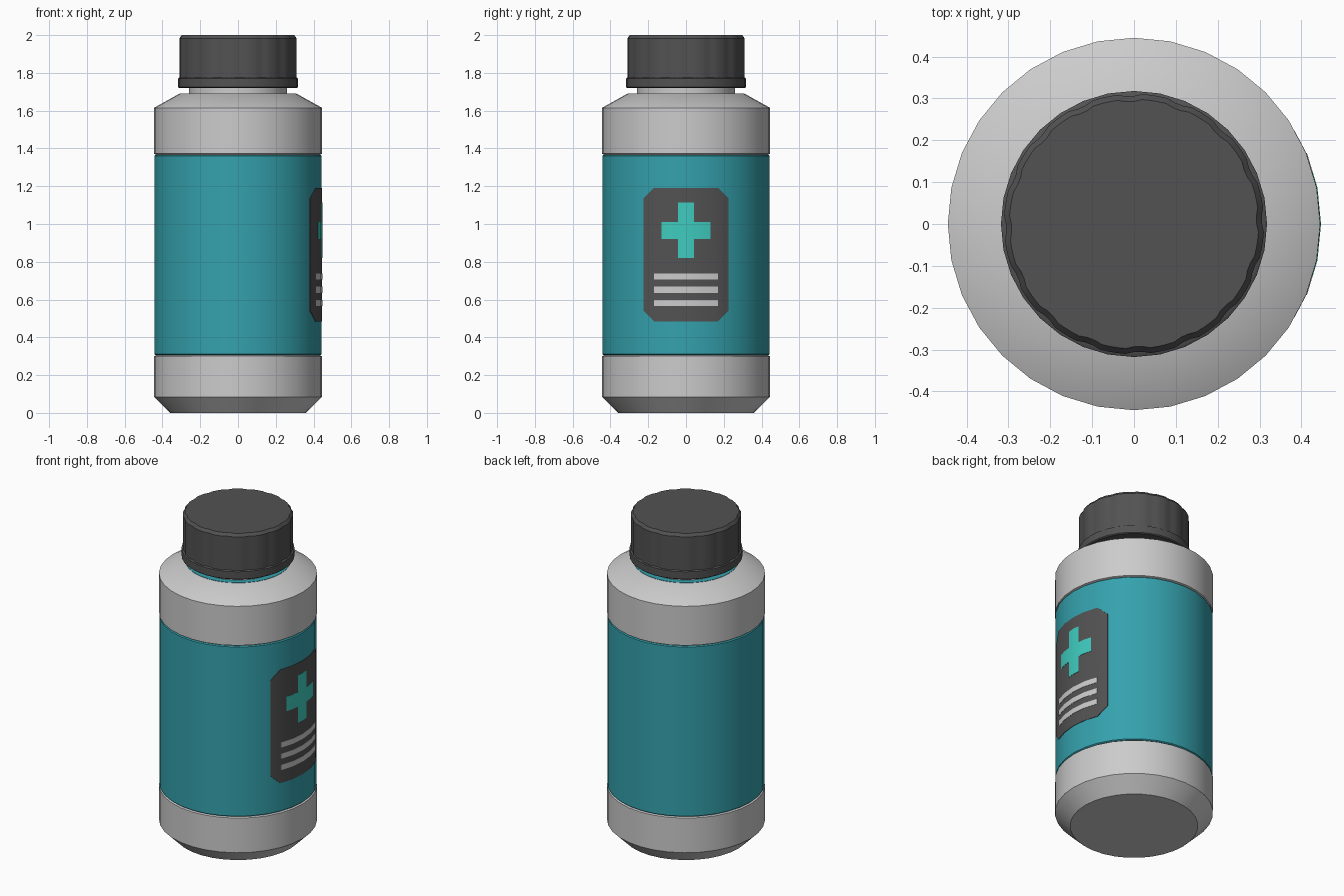
import bpy, bmesh
from math import sin, cos, pi, radians
from mathutils import Vector

if "Cube" in bpy.data.objects:
    bpy.data.objects.remove(bpy.data.objects["Cube"])

SIDES = 32
R = 0.445


def material(name, rgb):
    m = bpy.data.materials.new(name)
    m.diffuse_color = (*rgb, 1)
    m.use_nodes = True
    m.node_tree.nodes["Principled BSDF"].inputs["Base Color"].default_value = m.diffuse_color
    return m


TEAL = material("label_teal", (0.035, 0.36, 0.42))
MINT = material("cross_mint", (0.05, 0.60, 0.52))
DARK = material("dark_grey", (0.085, 0.085, 0.085))
LIGHT = material("light_grey", (0.6, 0.6, 0.6))


def finish(name, bm, mat, angle=35):
    bmesh.ops.recalc_face_normals(bm, faces=bm.faces)
    me = bpy.data.meshes.new(name)
    bm.to_mesh(me)
    bm.free()
    me.materials.append(mat)
    ob = bpy.data.objects.new(name, me)
    bpy.context.collection.objects.link(ob)
    bpy.ops.object.select_all(action='DESELECT')
    ob.select_set(True)
    bpy.context.view_layer.objects.active = ob
    bpy.ops.object.shade_smooth_by_angle(angle=radians(angle))
    return ob


def lathe(name, profile, mat, sides=SIDES, ripple=None, angle=35):
    """Revolve (radius, z) points, with flat caps at both ends."""
    bm = bmesh.new()
    rings = []
    for r, z in profile:
        ring = []
        for i in range(sides):
            a = 2 * pi * i / sides
            k = r - (ripple(i) if ripple else 0)
            ring.append(bm.verts.new((k * cos(a), k * sin(a), z)))
        rings.append(ring)
    for lo, hi in zip(rings, rings[1:]):
        for i in range(sides):
            j = (i + 1) % sides
            bm.faces.new((lo[i], lo[j], hi[j], hi[i]))
    bm.faces.new(rings[0][::-1])
    bm.faces.new(rings[-1])
    return finish(name, bm, mat, angle)


def facet_x(y, r):
    """x of the faceted cylinder wall at a given y."""
    step = 2 * pi / SIDES
    for k in range(-8, 8):
        y0, y1 = r * sin(k * step), r * sin((k + 1) * step)
        if y0 <= y <= y1:
            t = (y - y0) / (y1 - y0)
            return r * (cos(k * step) * (1 - t) + cos((k + 1) * step) * t)


def wrapped(name, outlines, r, mat, depth=0.012):
    """Wrap convex (y, z) outlines onto the +x wall as a thin plate."""
    bm = bmesh.new()
    for pts in outlines:
        bm.faces.new([bm.verts.new((0, y, z)) for y, z in pts])
    for k in range(-2, 3):
        bmesh.ops.bisect_plane(bm, geom=bm.verts[:] + bm.edges[:] + bm.faces[:],
                               plane_co=(0, R * sin(2 * pi * k / SIDES), 0),
                               plane_no=(0, 1, 0))
    bmesh.ops.remove_doubles(bm, verts=bm.verts, dist=1e-4)
    for v in bm.verts:
        v.co.x = facet_x(v.co.y, r)
    ext = bmesh.ops.extrude_face_region(bm, geom=bm.faces[:], use_keep_orig=True)
    new = [g for g in ext["geom"] if isinstance(g, bmesh.types.BMVert)]
    bmesh.ops.translate(bm, verts=new, vec=Vector((-depth, 0, 0)))
    return finish(name, bm, mat)


def rect(y0, y1, z0, z1):
    return [(y0, z0), (y1, z0), (y1, z1), (y0, z1)]


# Bottle: chamfered foot, recessed band for the label, sloped shoulder
lathe("bottle_body", [(0.36, 0), (R, 0.085), (R, 0.30), (0.435, 0.304),
                      (0.435, 1.368), (R, 1.372), (R, 1.615), (0.31, 1.69)], LIGHT)
lathe("neck", [(0.26, 1.68), (0.26, 1.74)], LIGHT)
lathe("neck_ring", [(0.295, 1.685), (0.295, 1.692)], TEAL)

# Wraparound label
lathe("label_band", [(0.437, 0.306), (0.443, 0.311), (0.443, 1.361), (0.437, 1.366)], TEAL)

# Cap: lip and lightly ribbed grip
lathe("cap_lip", [(0.312, 1.72), (0.318, 1.725), (0.318, 1.77), (0.31, 1.775)], DARK)
lathe("cap_grip", [(0.311, 1.77), (0.311, 1.983), (0.298, 2.0)], DARK, sides=96,
      ripple=lambda i: 0.005 if i % 6 in (0, 1) else 0, angle=25)

# Information panel on the +x side
c, w, z0, z1 = 0.055, 0.225, 0.485, 1.19
wrapped("panel", [[(-w + c, z0), (w - c, z0), (w, z0 + c), (w, z1 - c),
                   (w - c, z1), (-w + c, z1), (-w, z1 - c), (-w, z0 + c)]], 0.4455, DARK)
wrapped("cross", [rect(-0.042, 0.042, 0.82, 0.92), rect(-0.042, 0.042, 0.92, 1.01),
                  rect(-0.042, 0.042, 1.01, 1.115), rect(-0.13, -0.042, 0.92, 1.01),
                  rect(0.042, 0.13, 0.92, 1.01)], 0.447, MINT)
for i in range(3):
    z = 0.565 + 0.07 * i
    wrapped(f"text_bar_{i + 1}", [rect(-0.17, 0.17, z, z + 0.033)], 0.447, LIGHT)
